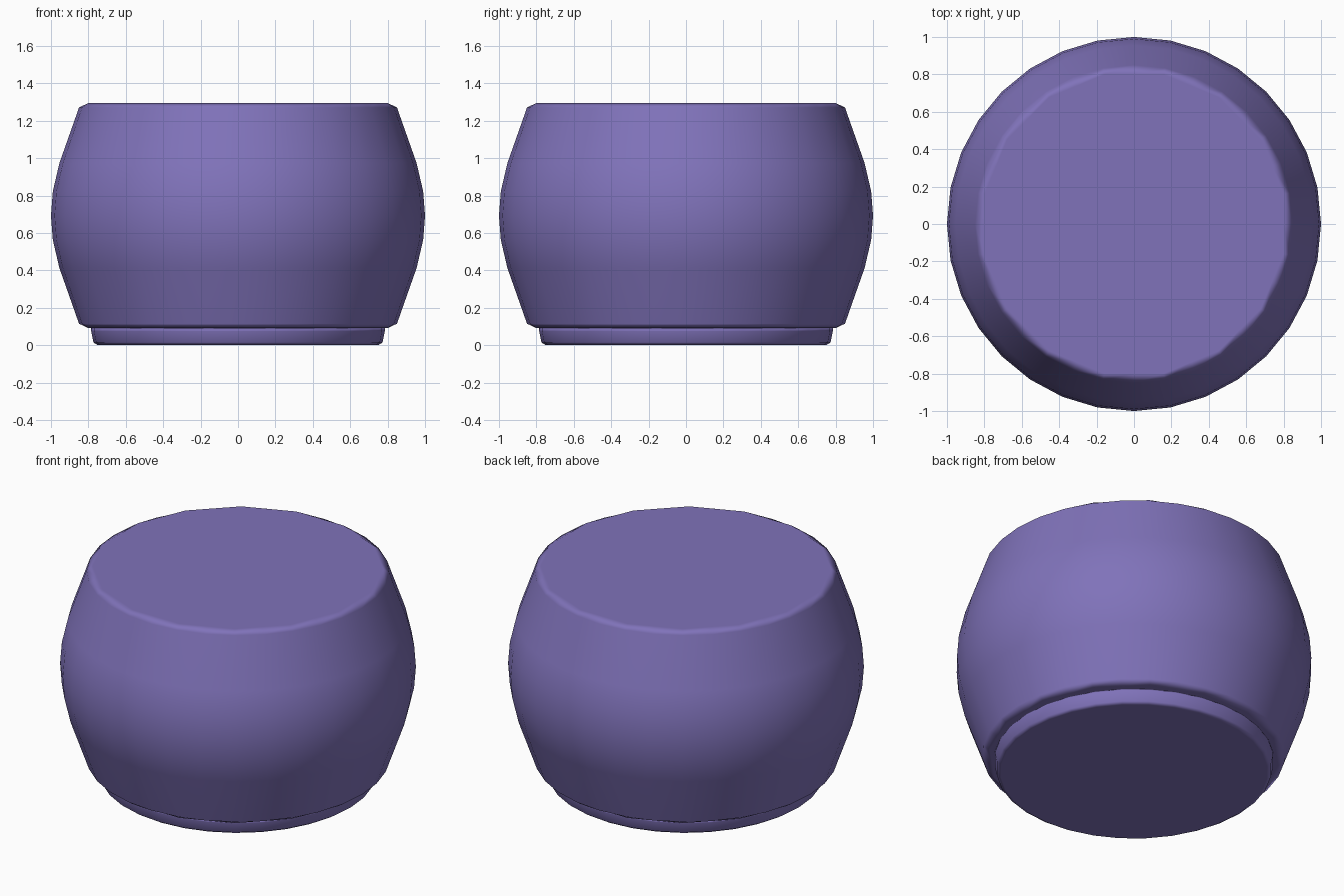
import bpy, bmesh, math

if "Cube" in bpy.data.objects:
    bpy.data.objects.remove(bpy.data.objects["Cube"])

SEG = 32
purple = bpy.data.materials.new("soft purple")
purple.diffuse_color = (0.215, 0.17, 0.49, 1)
purple.use_nodes = True
purple.node_tree.nodes["Principled BSDF"].inputs["Base Color"].default_value = purple.diffuse_color


def turned(name, profile):
    """Closed solid of revolution from (radius, height, chorded) points, bottom to top.
    Chorded rings have half the sides: every other vertex sits on a straight edge."""
    bm = bmesh.new()
    rings = []
    for r, z, chorded in profile:
        ring = []
        for i in range(SEG):
            a = 2 * math.pi * i / SEG
            q = r * math.cos(2 * math.pi / SEG) if chorded and i % 2 == 0 else r
            ring.append(bm.verts.new((q * math.cos(a), q * math.sin(a), z)))
        rings.append(ring)
    for lo, hi in zip(rings, rings[1:]):
        for i in range(SEG):
            j = (i + 1) % SEG
            bm.faces.new((lo[i], lo[j], hi[j], hi[i]))
    bm.faces.new(rings[0][::-1])
    bm.faces.new(rings[-1])
    for f in bm.faces:
        f.smooth = True
    mesh = bpy.data.meshes.new(name)
    bm.to_mesh(mesh)
    bm.free()
    mesh.materials.append(purple)
    obj = bpy.data.objects.new(name, mesh)
    bpy.context.collection.objects.link(obj)
    # keep the large caps shading flat, with soft bevelled rims
    wn = obj.modifiers.new("Weighted normals", 'WEIGHTED_NORMAL')
    wn.weight = 80
    return obj


# Bulging pot body, symmetric about its middle height
MID = 0.693
half = [(0.99, 0.13, False), (0.955, 0.28, False),
        (0.85, 0.578, False), (0.815, 0.602, True)]
profile = [(r, MID - h, c) for r, h, c in reversed(half)]
profile += [(1.0, MID, False)]
profile += [(r, MID + h, c) for r, h, c in half]
turned("pot_body", profile)

# Narrow foot under the body
turned("foot_ring", [(0.75, 0.0, False), (0.773, 0.015, False),
                     (0.785, 0.075, False), (0.785, 0.091, False)])
